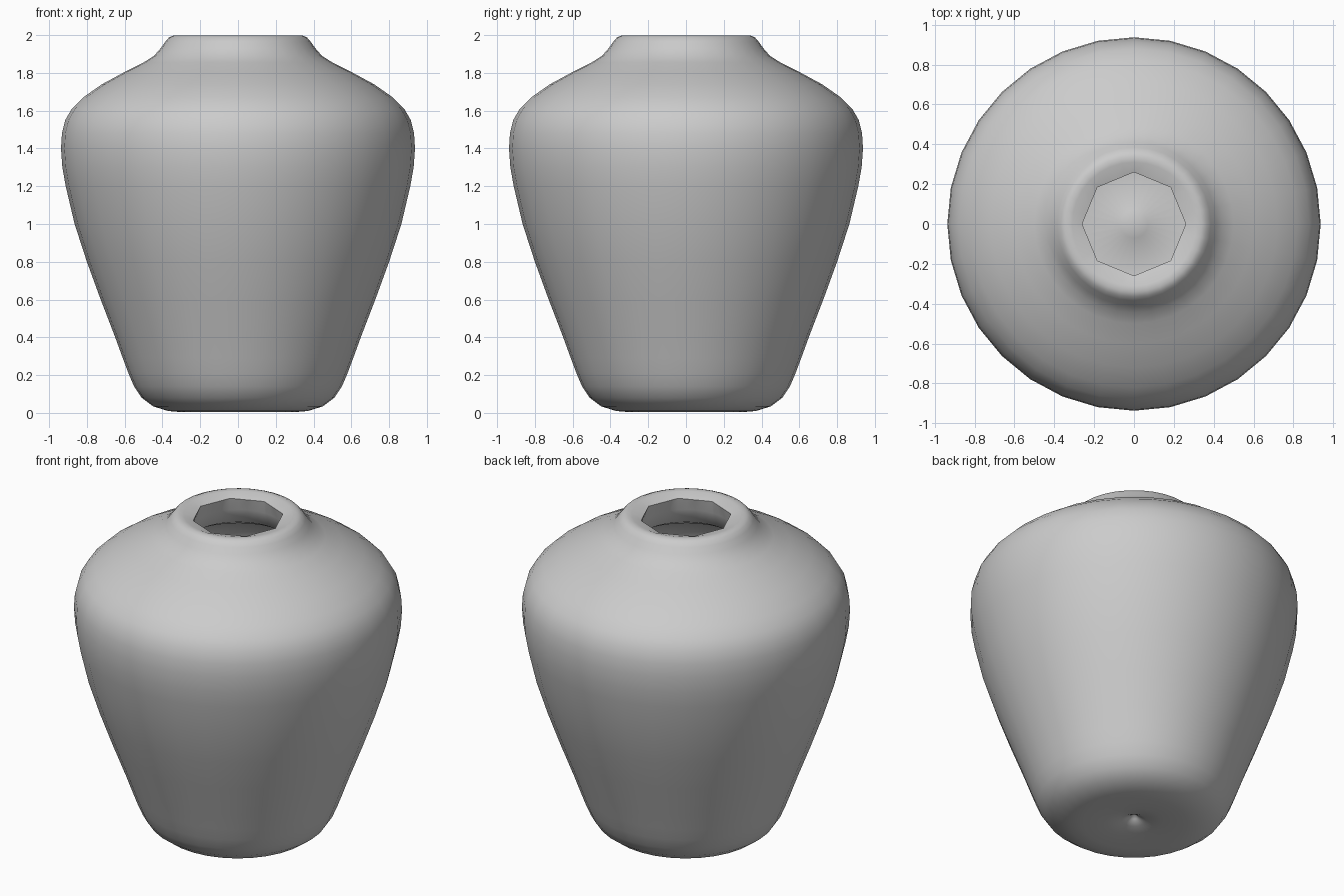
import bpy, bmesh, math

if "Cube" in bpy.data.objects:
    bpy.data.objects.remove(bpy.data.objects["Cube"])

SEG = 32

# (radius, z) outer wall, from the pinched base centre up to the rim
outer = [(0.025, 0.045), (0.07, 0.022), (0.16, 0.01), (0.30, 0.004), (0.37, 0.01),
         (0.45, 0.035), (0.51, 0.08), (0.55, 0.14), (0.58, 0.21), (0.61, 0.29),
         (0.65, 0.40), (0.727, 0.60), (0.80, 0.80), (0.865, 1.0), (0.912, 1.2),
         (0.93, 1.3), (0.937, 1.4), (0.932, 1.48), (0.915, 1.55), (0.88, 1.61),
         (0.82, 1.67), (0.72, 1.74), (0.60, 1.805), (0.50, 1.855), (0.445, 1.89),
         (0.41, 1.93), (0.385, 1.965), (0.365, 1.988), (0.34, 1.999), (0.31, 1.996)]
mouth = (0.26, 1.975)
# inner wall, from the mouth down to the inside floor
inner = [(0.265, 1.90), (0.29, 1.81), (0.36, 1.77), (0.52, 1.70), (0.72, 1.60),
         (0.82, 1.50), (0.837, 1.4), (0.81, 1.2), (0.765, 1.0), (0.70, 0.8),
         (0.55, 0.4), (0.49, 0.22), (0.43, 0.14), (0.30, 0.105), (0.07, 0.12)]

bm = bmesh.new()


def ring(r, z, octagon=False):
    verts = []
    for i in range(SEG):
        a = 2 * math.pi * i / SEG
        k = r
        if octagon:  # pull points onto the straight sides of an octagon
            half = math.pi / 8
            k = r * math.cos(half) / math.cos(a % (2 * half) - half)
        verts.append(bm.verts.new((k * math.cos(a), k * math.sin(a), z)))
    return verts


rings = [ring(*p) for p in outer] + [ring(*mouth, octagon=True)] + [ring(*p) for p in inner]
for a, b in zip(rings, rings[1:]):
    for i in range(SEG):
        j = (i + 1) % SEG
        bm.faces.new((a[i], a[j], b[j], b[i]))

# close the base underneath and the floor inside
for loop, z in ((rings[0], 0.08), (rings[-1], 0.16)):
    c = bm.verts.new((0, 0, z))
    for i in range(SEG):
        bm.faces.new((loop[i], loop[(i + 1) % SEG], c))
bmesh.ops.recalc_face_normals(bm, faces=bm.faces)

mesh = bpy.data.meshes.new("vase")
bm.to_mesh(mesh)
bm.free()
vase = bpy.data.objects.new("vase", mesh)
bpy.context.collection.objects.link(vase)
bpy.context.view_layer.objects.active = vase
vase.select_set(True)
bpy.ops.object.shade_smooth_by_angle(angle=math.radians(55))
